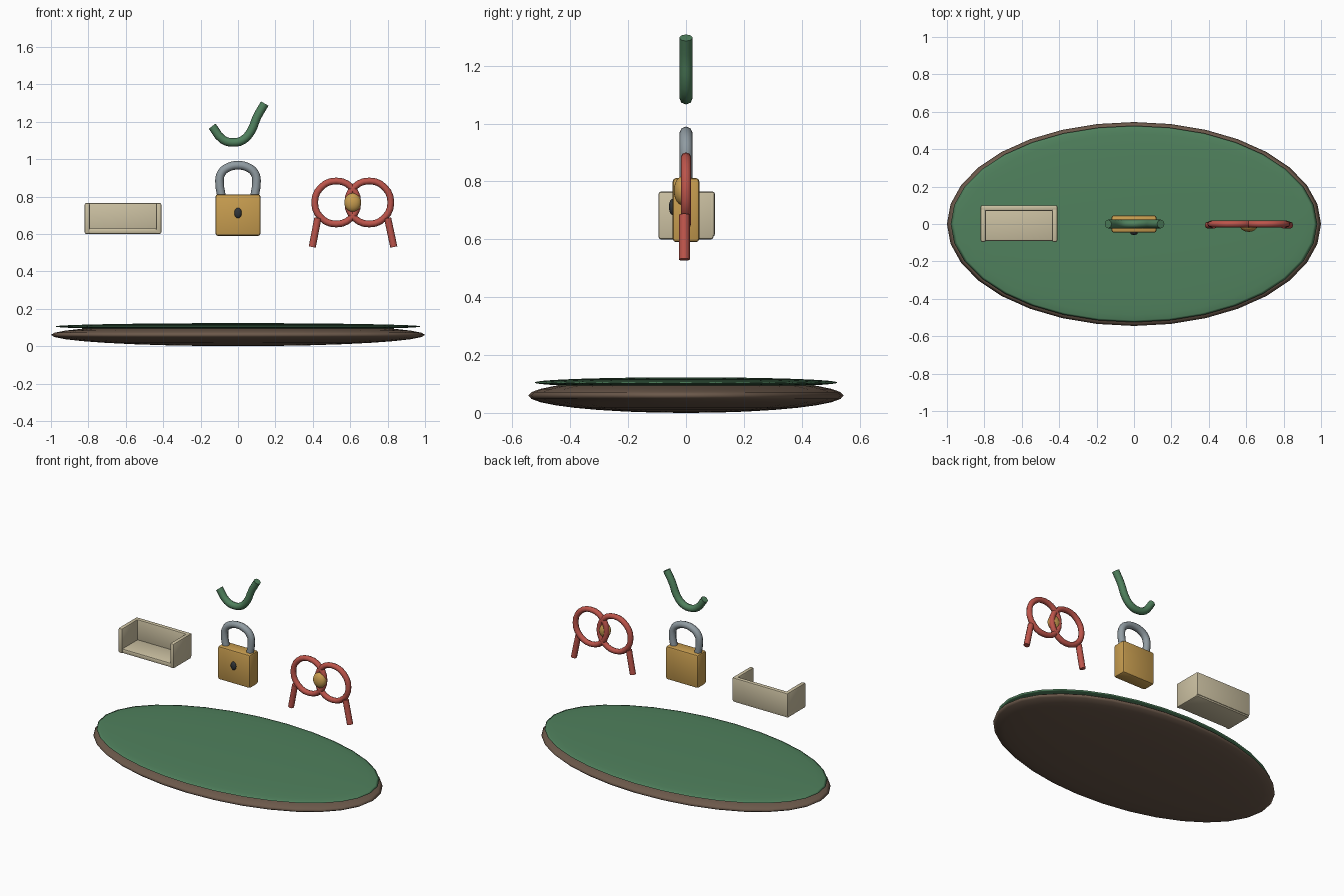
import bpy
from math import radians, sin, cos, pi

if "Cube" in bpy.data.objects:
    bpy.data.objects.remove(bpy.data.objects["Cube"])


def mat(name, rgb):
    m = bpy.data.materials.new(name)
    m.diffuse_color = (*rgb, 1)
    m.use_nodes = True
    m.node_tree.nodes["Principled BSDF"].inputs["Base Color"].default_value = m.diffuse_color
    return m


GREEN = mat("green", (0.08, 0.22, 0.11))
BROWN = mat("brown", (0.15, 0.10, 0.07))
BEIGE = mat("beige", (0.60, 0.53, 0.36))
GOLD = mat("gold", (0.58, 0.34, 0.08))
STEEL = mat("steel", (0.28, 0.33, 0.36))
RED = mat("red", (0.51, 0.09, 0.07))
DARK = mat("dark", (0.03, 0.035, 0.04))


def finish(ob, name, material, angle=None):
    ob.name = name
    ob.data.materials.clear()
    ob.data.materials.append(material)
    if angle is None:
        bpy.ops.object.shade_smooth()
    else:
        bpy.ops.object.shade_smooth_by_angle(angle=radians(angle))
    return ob


def ellipsoid(name, loc, radii, material, seg=32, rings=16):
    bpy.ops.mesh.primitive_uv_sphere_add(segments=seg, ring_count=rings, radius=1, location=loc)
    ob = bpy.context.object
    ob.scale = radii
    bpy.ops.object.transform_apply(location=False, rotation=False, scale=True)
    return finish(ob, name, material)


def box(name, lo, hi, material, bevel):
    bpy.ops.mesh.primitive_cube_add(size=1, location=[(a + b) / 2 for a, b in zip(lo, hi)])
    ob = bpy.context.object
    ob.scale = [b - a for a, b in zip(lo, hi)]
    bpy.ops.object.transform_apply(location=False, rotation=False, scale=True)
    mod = ob.modifiers.new("bevel", "BEVEL")
    mod.width, mod.segments = bevel, 2
    bpy.ops.object.modifier_apply(modifier="bevel")
    return finish(ob, name, material, 40)


def tube(name, pts, y, radius, material, closed=False):
    """Round bar following (x, z) points, turned into a capped mesh."""
    cu = bpy.data.curves.new(name, "CURVE")
    cu.dimensions = "3D"
    cu.bevel_depth, cu.bevel_resolution = radius, 2
    cu.use_fill_caps = True
    cu.resolution_u = 3
    sp = cu.splines.new("BEZIER")
    sp.bezier_points.add(len(pts) - 1)
    for bp, (x, z) in zip(sp.bezier_points, pts):
        bp.co = (x, y, z)
        bp.handle_left_type = bp.handle_right_type = "AUTO"
    sp.use_cyclic_u = closed
    ob = bpy.data.objects.new(name, cu)
    bpy.context.collection.objects.link(ob)
    bpy.ops.object.select_all(action="DESELECT")
    ob.select_set(True)
    bpy.context.view_layer.objects.active = ob
    bpy.ops.object.convert(target="MESH")
    return finish(bpy.context.object, name, material, 60)


# Oval base: thin brown lens with a green top
ellipsoid("base_rim", (0, 0, 0.06), (1, 0.545, 0.06), BROWN)
ellipsoid("base_top", (0, 0, 0.105), (0.98, 0.525, 0.018), GREEN)

# Tray, open at front and top
box("tray_floor", (-0.82, -0.09, 0.60), (-0.41, 0.095, 0.63), BEIGE, 0.008)
box("tray_back", (-0.82, 0.07, 0.61), (-0.41, 0.10, 0.765), BEIGE, 0.008)
for side, x in (("left", -0.82), ("right", -0.438)):
    box(f"tray_{side}_end", (x, -0.095, 0.60), (x + 0.028, 0.095, 0.765), BEIGE, 0.008)

# Padlock
box("lock_body", (-0.12, -0.046, 0.59), (0.12, 0.046, 0.812), GOLD, 0.012)
ellipsoid("keyhole", (0, -0.047, 0.712), (0.02, 0.012, 0.028), DARK, 16, 8)
half = [(-0.086, 0.79), (-0.099, 0.885), (-0.088, 0.927), (-0.05, 0.957)]
tube("shackle", half + [(0, 0.967)] + [(-x, z) for x, z in reversed(half)], 0, 0.023, STEEL)

# Tick mark
tube("tick", [(-0.138, 1.176), (-0.082, 1.105), (-0.03, 1.089), (0.025, 1.101),
              (0.07, 1.15), (0.1, 1.222), (0.143, 1.297)], 0, 0.023, GREEN)

# Linked rings with legs and a centre bead
for side, cx, leg in (("left", 0.525, [(0.427, 0.685), (0.397, 0.53)]),
                      ("right", 0.702, [(0.80, 0.685), (0.833, 0.53)])):
    ring = [(cx + 0.115 * cos(i * pi / 4), 0.768 + 0.115 * sin(i * pi / 4)) for i in range(8)]
    tube(f"{side}_ring", ring, 0, 0.018, RED, True)
    tube(f"{side}_leg", leg, -0.006, 0.019, RED)
ellipsoid("centre_bead", (0.613, -0.012, 0.768), (0.045, 0.03, 0.05), GOLD, 24, 12)
